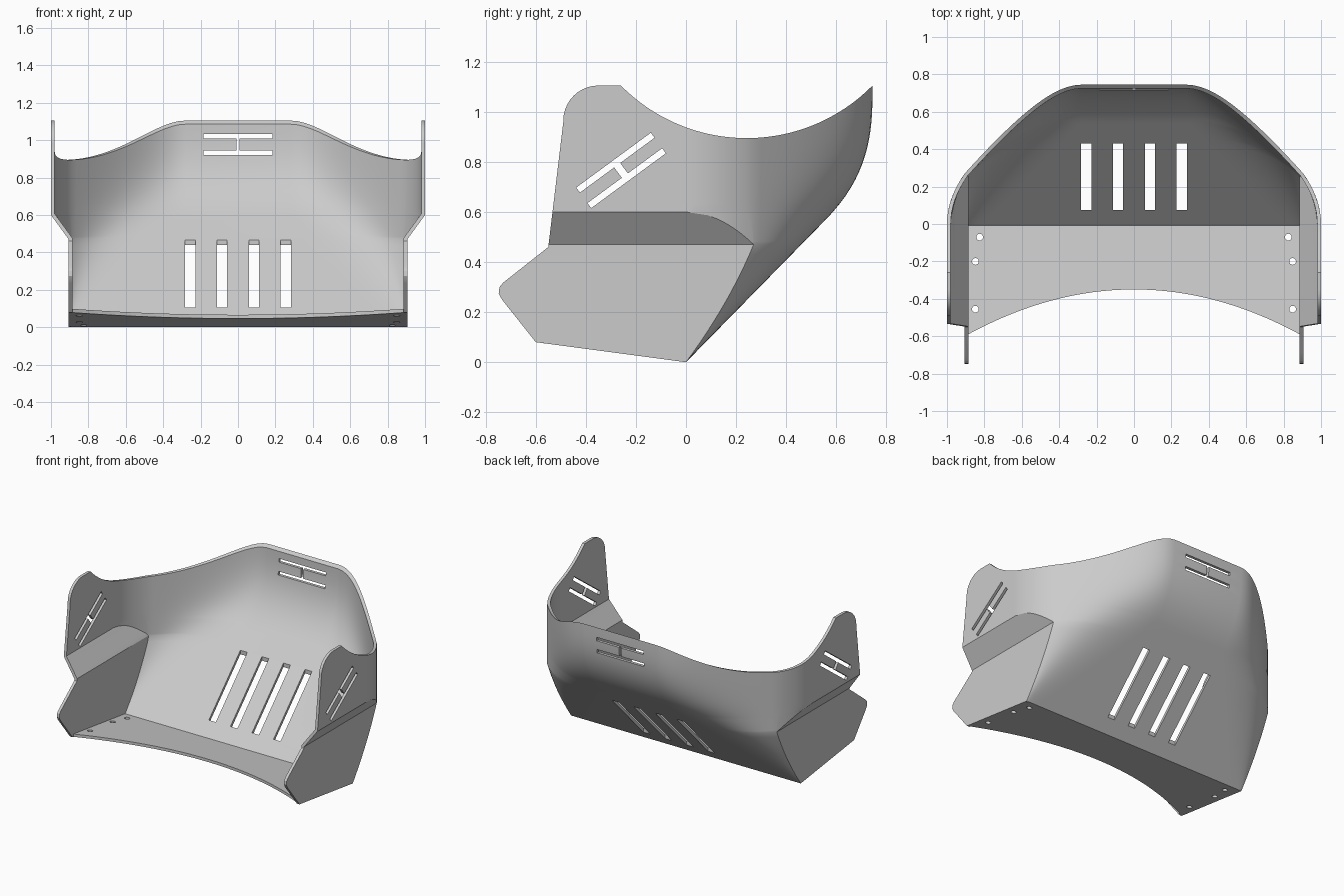
import bpy, bmesh, math
from mathutils import Matrix

if "Cube" in bpy.data.objects:
    bpy.data.objects.remove(bpy.data.objects["Cube"])

grey = bpy.data.materials.new("light_grey")
grey.diffuse_color = (0.6, 0.6, 0.6, 1)
grey.use_nodes = True
grey.node_tree.nodes["Principled BSDF"].inputs["Base Color"].default_value = grey.diffuse_color


def make_object(name, bm):
    me = bpy.data.meshes.new(name)
    bm.to_mesh(me)
    bm.free()
    ob = bpy.data.objects.new(name, me)
    bpy.context.collection.objects.link(ob)
    me.materials.append(grey)
    return ob


def apply_modifier(ob, kind, **settings):
    m = ob.modifiers.new(kind.lower(), kind)
    for key, value in settings.items():
        setattr(m, key, value)
    bpy.context.view_layer.objects.active = ob
    bpy.ops.object.modifier_apply(modifier=m.name)


def boolean(ob, tool, operation):
    apply_modifier(ob, 'BOOLEAN', object=tool, operation=operation, solver='EXACT')
    bpy.data.objects.remove(tool)


def prism(name, points, offset):
    """Solid made by sweeping a polygon along an offset."""
    bm = bmesh.new()
    face = bm.faces.new([bm.verts.new(p) for p in points])
    top = bmesh.ops.extrude_face_region(bm, geom=[face])["geom"]
    bmesh.ops.translate(bm, vec=offset, verts=[v for v in top if isinstance(v, bmesh.types.BMVert)])
    bmesh.ops.recalc_face_normals(bm, faces=bm.faces)
    return make_object(name, bm)


def cut_box(ob, centre, size, tilt=0):
    bm = bmesh.new()
    bmesh.ops.create_cube(bm, size=1, matrix=Matrix.Translation(centre)
                          @ Matrix.Rotation(tilt, 4, 'X') @ Matrix.Diagonal((*size, 1)))
    boolean(ob, make_object("slot_cutter", bm), 'DIFFERENCE')


def smooth(ob):
    bpy.ops.object.select_all(action='DESELECT')
    ob.select_set(True)
    bpy.context.view_layer.objects.active = ob
    bpy.ops.object.shade_smooth_by_angle(angle=math.radians(25))


# Shell shape: side width, rear depth and corner start at each height
LOW, HIGH, XIN, XOUT, YC = 0.47, 0.60, 0.905, 1.0, 0.27


def rear_depth(z):
    if z <= 0.58:
        return 0.98 * z
    return 0.745 - 0.177 * (max(0, 1.1 - z) / 0.52) ** 2.8


def resample(pts, n):
    d = [0]
    for a, b in zip(pts, pts[1:]):
        d.append(d[-1] + math.dist(a, b))
    out, k = [], 0
    for i in range(n + 1):
        t = d[-1] * i / n
        while k < len(pts) - 2 and d[k + 1] < t:
            k += 1
        f = min(1, (t - d[k]) / max(d[k + 1] - d[k], 1e-9))
        out.append(tuple(p + (q - p) * f for p, q in zip(pts[k], pts[k + 1])))
    return out


def section(z):
    """Plan outline of the shell at height z, right front to left front."""
    grow = min(1, max(0, (z - LOW) / (HIGH - LOW)))
    x_side = XIN + (XOUT - XIN) * grow
    y_corner = 0.737 * z - 0.345 * z * z if z < LOW else YC
    y_start = y_corner * math.sqrt(1 - grow)
    half = [(x_side, -0.8), (x_side, y_start - 0.03)]
    for i in range(9):                       # rounded side corner
        y = y_start + (y_corner - y_start) * i / 8
        x = XIN + (XOUT - XIN) * (1 - (y / YC) ** 2) if z > LOW else XIN
        half.append((x, y))
    depth = rear_depth(z)                    # diagonal blending into flat rear
    a, b = (XIN, y_corner), (max(0.28, 0.8 - 0.9 * z), depth)
    q = (XIN - (depth - y_corner) * 0.9, depth)
    p1, p2 = [tuple(e + 0.71 * (c - e) for e, c in zip(end, q)) for end in (a, b)]
    curve = []
    for i in range(81):
        t = i / 80
        w = ((1 - t) ** 3, 3 * t * (1 - t) ** 2, 3 * t * t * (1 - t), t ** 3)
        curve.append(tuple(sum(wk * p[c] for wk, p in zip(w, (a, p1, p2, b))) for c in (0, 1)))
    half += resample(curve, 20)[1:]
    return half + [(-x, y) for x, y in reversed(half)]


heights = [LOW * i / 12 for i in range(12)] + [LOW + 0.13 * i / 10 for i in range(10)] \
    + [HIGH + 0.58 * i / 18 for i in range(19)]
bm = bmesh.new()
rows = [[bm.verts.new((x, y, z)) for x, y in section(z)] for z in heights]
for lo, hi in zip(rows, rows[1:]):
    for i in range(len(lo) - 1):
        bm.faces.new((lo[i], lo[i + 1], hi[i + 1], hi[i]))
bmesh.ops.remove_doubles(bm, verts=bm.verts, dist=0.0002)
shell = make_object("curved_shell", bm)
apply_modifier(shell, 'SOLIDIFY', thickness=0.02, offset=-1, use_even_offset=True)

# Trim the shell to its side outline, with an arc scooped out of the top
outline = [(0, 0), (-0.6, 0.08), (-0.735, 0.25), (-0.748, 0.275), (-0.745, 0.3), (-0.73, 0.318),
           (-0.55, 0.46), (-0.49, 0.96)]
outline += [(-0.35 - 0.14 * math.cos(t), 0.965 + 0.14 * math.sin(t))
            for t in (math.pi / 2 * i / 10 for i in range(1, 11))]
outline += [(0.2425 + 0.706 * math.sin(t), 1.601 - 0.706 * math.cos(t))
            for t in (-0.792 + 1.62 * i / 48 for i in range(49))]
outline += [(0.95, 1.14), (0.95, -0.05), (0, -0.05)]
boolean(shell, prism("trim", [(-1.2, y, z) for y, z in outline], (2.4, 0, 0)), 'INTERSECT')

# Rear vent slots
for x in (-0.255, -0.085, 0.085, 0.255):
    cut_box(shell, (x, 0.2525, 0.3), (0.055, 0.355, 0.8))

# Strap slots: two bars and a stem, at the rear and on both sides
for z in (0.933, 1.022):
    cut_box(shell, (0, 0.72, z), (0.37, 0.2, 0.025))
cut_box(shell, (0, 0.72, 0.978), (0.016, 0.2, 0.08))
tilt = math.radians(36.3)
for y, z in ((-0.282, 0.797), (-0.237, 0.735)):
    cut_box(shell, (0, y, z), (2.4, 0.37, 0.025), tilt)
cut_box(shell, (0, -0.2595, 0.766), (2.4, 0.03, 0.07), tilt)
smooth(shell)

# Sloping floor plate with an arched front edge
front = [(0.892 * i / 24, -0.35 - 0.243 * (i / 24) ** 2) for i in range(-24, 25)]
floor_outline = front + [(0.892, 0), (-0.892, 0)]
floor = prism("floor_plate", [(x, y, -0.1333 * y) for x, y in floor_outline], (0, 0, 0.02))

# Bolt holes in the floor
for side in (-1, 1):
    for x, y in ((0.825, -0.07), (0.848, -0.2), (0.848, -0.455)):
        bm = bmesh.new()
        bmesh.ops.create_cone(bm, cap_ends=True, segments=20, radius1=0.018, radius2=0.018,
                              depth=0.5, matrix=Matrix.Translation((side * x, y, 0)))
        boolean(floor, make_object("hole_cutter", bm), 'DIFFERENCE')
smooth(floor)
